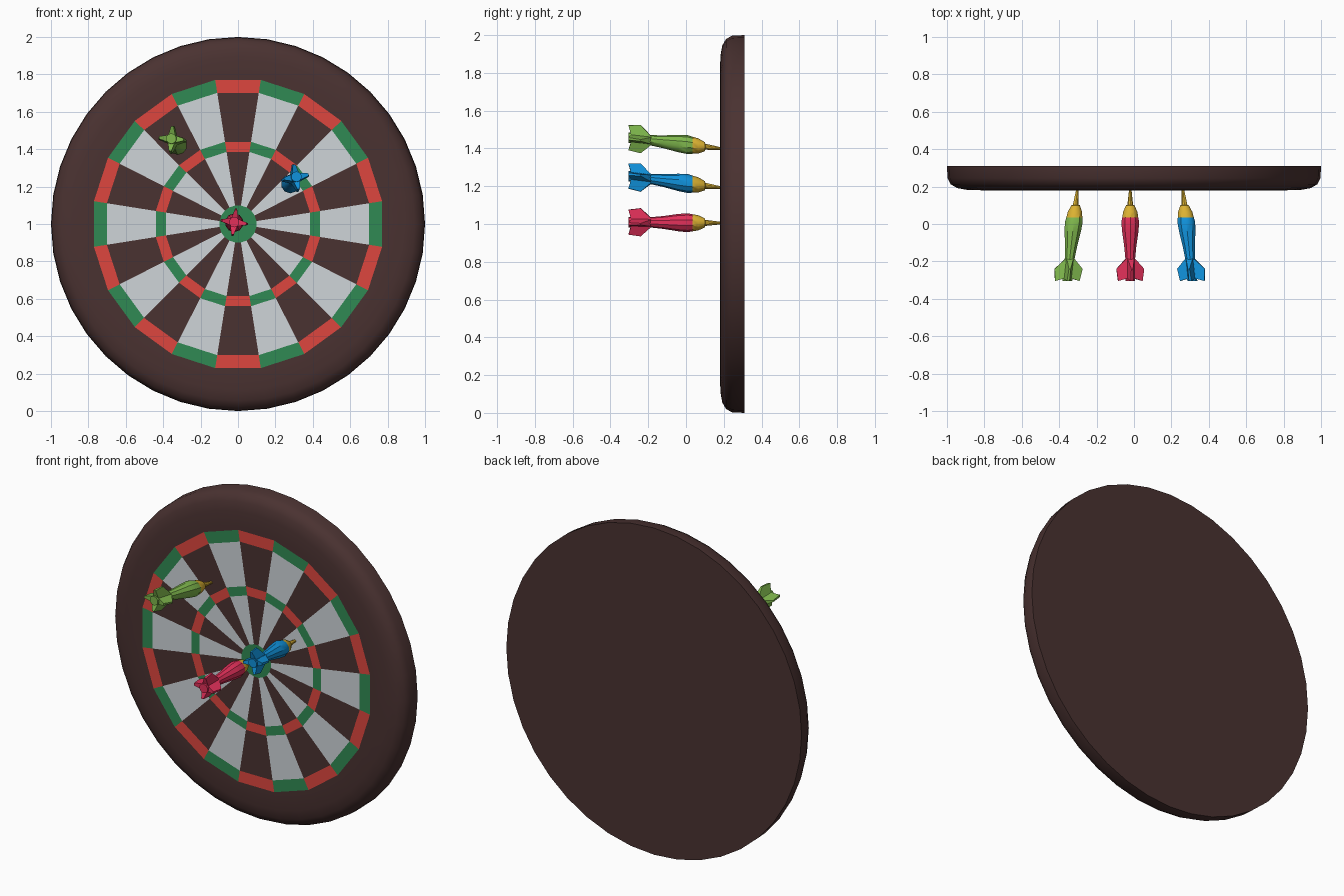
import bpy, bmesh, math
from mathutils import Vector, Matrix

if "Cube" in bpy.data.objects:
    bpy.data.objects.remove(bpy.data.objects["Cube"])


def material(name, r, g, b):
    lin = [((c / 255 + 0.055) / 1.055) ** 2.4 for c in (r, g, b)]
    m = bpy.data.materials.new(name)
    m.diffuse_color = (*lin, 1)
    m.use_nodes = True
    m.node_tree.nodes["Principled BSDF"].inputs["Base Color"].default_value = m.diffuse_color
    return m


BROWN = material("dark brown", 74, 50, 49)
WHITE = material("pale grey", 207, 213, 217)
RED = material("red", 222, 70, 62)
GREEN = material("green", 48, 138, 84)
PINK = material("pink", 226, 48, 90)
BLUE = material("blue", 16, 146, 220)
LIME = material("lime green", 126, 182, 76)
GOLD = material("gold", 220, 178, 50)


def finish(name, bm, mats, smooth=None, matrix=None):
    mesh = bpy.data.meshes.new(name)
    bm.to_mesh(mesh)
    bm.free()
    for m in mats:
        mesh.materials.append(m)
    ob = bpy.data.objects.new(name, mesh)
    bpy.context.collection.objects.link(ob)
    if matrix:
        ob.matrix_world = matrix
    if smooth:
        bpy.ops.object.select_all(action='DESELECT')
        ob.select_set(True)
        bpy.context.view_layer.objects.active = ob
        bpy.ops.object.shade_smooth_by_angle(angle=math.radians(smooth))
    return ob


def lathe(bm, profile, n):
    """Revolve (radius, y) points about the y axis and cap both ends."""
    rings = [[bm.verts.new((r * math.sin(2 * math.pi * i / n), y,
                            r * math.cos(2 * math.pi * i / n)))
              for i in range(n)] for r, y in profile]
    for a, b in zip(rings, rings[1:]):
        for i in range(n):
            j = (i + 1) % n
            bm.faces.new((a[i], a[j], b[j], b[i]))
    bm.faces.new(rings[0])
    bm.faces.new(rings[-1])
    bmesh.ops.recalc_face_normals(bm, faces=bm.faces)


CENTRE = Matrix.Translation((0, 0, 1))

# Board with rounded front rim
bm = bmesh.new()
lathe(bm, [(0.80, 0.18), (0.89, 0.182), (0.945, 0.192), (0.98, 0.212),
           (0.997, 0.245), (1.0, 0.31)], 40)
finish("board", bm, [BROWN], 40, CENTRE)

# Painted target: 20 sectors split by two coloured rings
bm = bmesh.new()
radii = [0.10, 0.39, 0.445, 0.71, 0.78]


def point(r, k):
    a = math.radians(18 * k - 9)
    return bm.verts.new((r * math.sin(a), 0.176, r * math.cos(a)))


for k in range(20):
    for band in range(4):
        r0, r1 = radii[band], radii[band + 1]
        f = bm.faces.new((point(r0, k), point(r0, k + 1),
                          point(r1, k + 1), point(r1, k)))
        if band % 2:
            f.material_index = 2 if k % 2 == 0 else 3
        else:
            f.material_index = k % 2
bull = bm.faces.new([point(radii[0], k) for k in range(20)])
bull.material_index = 3
bmesh.ops.remove_doubles(bm, verts=bm.verts, dist=1e-4)
for f in bm.faces:
    f.normal_update()
    if f.normal.y > 0:
        f.normal_flip()
finish("target_pattern", bm, [BROWN, WHITE, RED, GREEN], None, CENTRE)


def dart(name, colour, tip, tail, roll):
    """Dart along +y, its tip at the origin, aimed from tail to tip."""
    tip, tail = Vector(tip), Vector(tail)
    d = tip - tail
    shear = Matrix.Identity(4)          # lean while keeping the y extent
    shear[0][1], shear[2][1] = d.x / d.y, d.z / d.y
    m = Matrix.Translation(tip) @ shear
    # Grip body
    bm = bmesh.new()
    lathe(bm, [(0.028, -0.485), (0.028, -0.36), (0.034, -0.30),
               (0.046, -0.22), (0.050, -0.17), (0.045, -0.145)], 10)
    bm.transform(m)
    finish(name + "_body", bm, [colour], 35)
    # Metal nose and needle
    bm = bmesh.new()
    lathe(bm, [(0.045, -0.145), (0.040, -0.115), (0.024, -0.08),
               (0.016, -0.078), (0.006, 0.012)], 10)
    bm.transform(m)
    finish(name + "_point", bm, [GOLD], 35)
    # Four wedge-shaped flights
    bm = bmesh.new()
    outline = [(0.0, -0.35), (0.028, -0.37), (0.075, -0.42),
               (0.066, -0.485), (0.0, -0.465)]
    for q in range(4):
        rot = Matrix.Rotation(math.radians(roll + 90 * q), 4, 'Y')
        sides = []
        for s in (-1, 1):
            sides.append([bm.verts.new(rot @ Vector(
                (s * (0.024 - 0.26 * r), y, r))) for r, y in outline])
        a, b = sides
        bm.faces.new(a)
        bm.faces.new(b[::-1])
        for i in range(5):
            j = (i + 1) % 5
            bm.faces.new((a[j], a[i], b[i], b[j]))
    bmesh.ops.recalc_face_normals(bm, faces=bm.faces)
    bm.transform(m)
    finish(name + "_flights", bm, [colour])


dart("pink_dart", PINK, (-0.02, 0.18, 1.005), (-0.02, -0.305, 1.01), 8)
dart("blue_dart", BLUE, (0.262, 0.18, 1.193), (0.312, -0.305, 1.253), -10)
dart("green_dart", LIME, (-0.303, 0.18, 1.40), (-0.357, -0.305, 1.457), 5)
